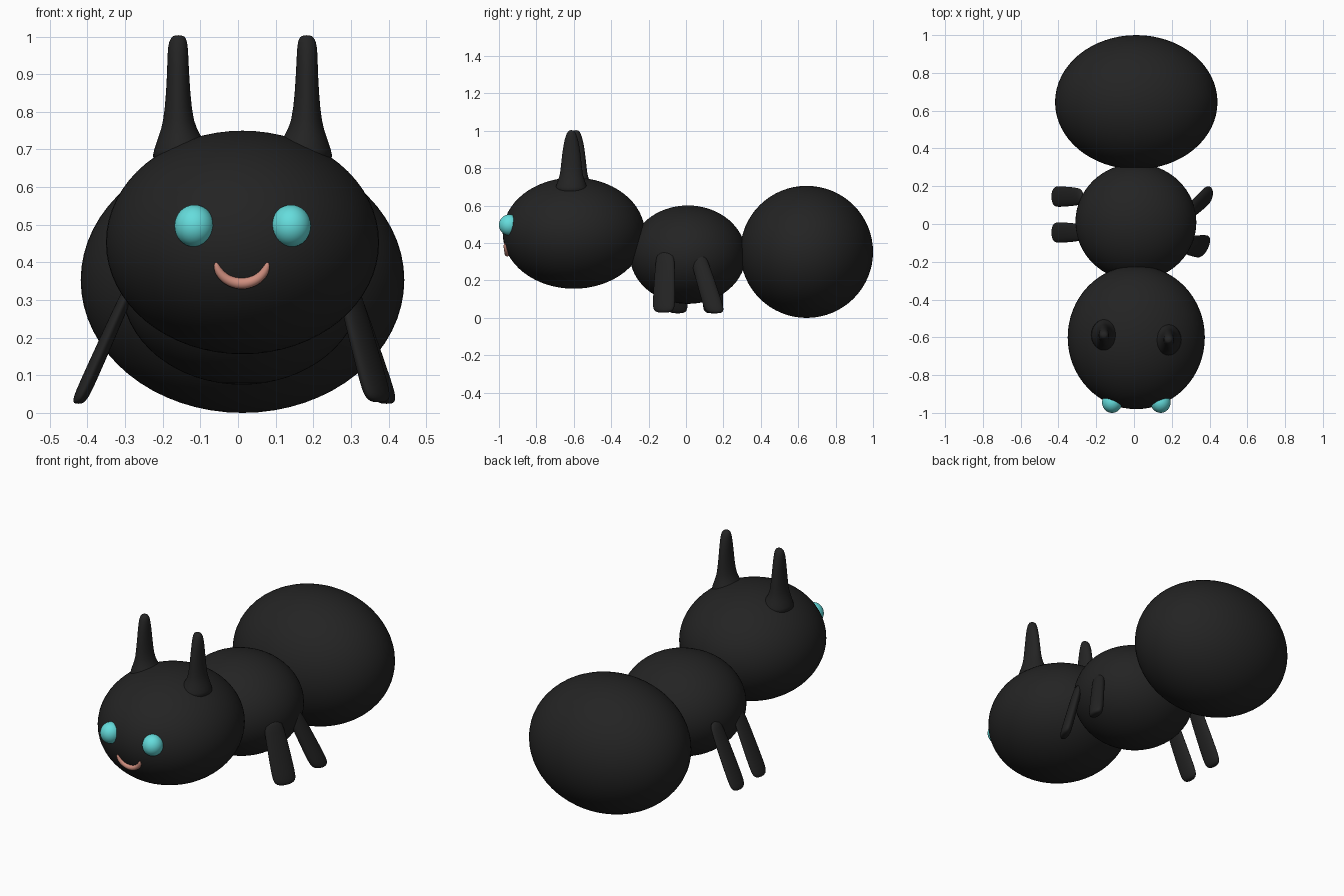
import bpy, bmesh, math
from mathutils import Vector

if "Cube" in bpy.data.objects:
    bpy.data.objects.remove(bpy.data.objects["Cube"], do_unlink=True)


def material(name, rgb):
    m = bpy.data.materials.new(name)
    m.use_nodes = True
    m.diffuse_color = (*rgb, 1)
    m.node_tree.nodes["Principled BSDF"].inputs["Base Color"].default_value = (*rgb, 1)
    return m


black = material("soft black", (0.017, 0.017, 0.017))
aqua = material("eye aqua", (0.13, 0.72, 0.72))
pink = material("mouth pink", (0.62, 0.27, 0.21))


def finish(name, bm, mat):
    bmesh.ops.recalc_face_normals(bm, faces=bm.faces)
    for f in bm.faces:
        f.smooth = True
    mesh = bpy.data.meshes.new(name)
    bm.to_mesh(mesh)
    bm.free()
    mesh.materials.append(mat)
    obj = bpy.data.objects.new(name, mesh)
    bpy.context.collection.objects.link(obj)
    return obj


def ellipsoid(name, centre, radii, mat, segments=64):
    bm = bmesh.new()
    bmesh.ops.create_uvsphere(bm, u_segments=segments, v_segments=segments // 2, radius=1)
    for v in bm.verts:
        v.co = Vector(c + r * k for c, r, k in zip(centre, radii, v.co))
    return finish(name, bm, mat)


def loft(name, rings, mat, sides=24):
    """Skin oval rings given as (centre, axis_a, axis_b), closed at both ends."""
    bm = bmesh.new()
    loops = []
    for c, a, b in rings:
        angles = [2 * math.pi * i / sides for i in range(sides)]
        loops.append([bm.verts.new(c + a * math.cos(t) + b * math.sin(t)) for t in angles])
    for low, high in zip(loops, loops[1:]):
        for i in range(sides):
            j = (i + 1) % sides
            bm.faces.new((low[i], low[j], high[j], high[i]))
    bm.faces.new(loops[0])
    bm.faces.new(loops[-1])
    obj = finish(name, bm, mat)
    sub = obj.modifiers.new("smooth", "SUBSURF")
    sub.levels = sub.render_levels = 1
    return obj


# Three body segments
HEAD, HEAD_R = (0.012, -0.60, 0.453), (0.363, 0.38, 0.297)
ellipsoid("abdomen", (0.012, 0.645, 0.353), (0.43, 0.355, 0.353), black)
ellipsoid("thorax", (0.01, 0.01, 0.338), (0.32, 0.31, 0.263), black)
ellipsoid("head", HEAD, HEAD_R, black)

# Antennae flaring into the head: height, inner x, outer x, half depth
ANTENNA = [(0.66, 0.06, 0.25, 0.10), (0.70, 0.09, 0.235, 0.085), (0.74, 0.112, 0.222, 0.07),
           (0.77, 0.13, 0.211, 0.06), (0.85, 0.139, 0.203, 0.053), (0.93, 0.143, 0.2, 0.042),
           (0.975, 0.145, 0.199, 0.03), (0.995, 0.149, 0.192, 0.02), (1.004, 0.158, 0.183, 0.01)]
for label, side, y in (("left", 1, -0.613), ("right", -1, -0.588)):
    rings = [(Vector((HEAD[0] + side * (x0 + x1) / 2, y, z)),
              Vector(((x1 - x0) / 2, 0, 0)), Vector((0, d, 0))) for z, x0, x1, d in ANTENNA]
    loft(label + "_antenna", rings, black)


# Paddle legs: taper profile swept from hip to rounded foot
TAPER = [(0, 0.65), (0.15, 0.85), (0.5, 0.93), (0.85, 1), (0.94, 0.93), (0.98, 0.75), (1, 0.45)]


def leg(name, hip, foot, half_width, half_thick, yaw):
    hip, foot = Vector(hip), Vector(foot)
    wide = Vector((math.sin(yaw), math.cos(yaw), 0))
    thin = Vector((math.cos(yaw), -math.sin(yaw), 0))
    rings = [(hip.lerp(foot, t), wide * half_width * s, thin * half_thick * s) for t, s in TAPER]
    loft(name, rings, black)


leg("left_front_leg", (0.285, -0.11, 0.36), (0.375, -0.12, 0.028), 0.066, 0.027, 0.45)
leg("left_rear_leg", (0.285, 0.055, 0.36), (0.395, 0.158, 0.024), 0.055, 0.032, 0.2)
leg("right_front_leg", (-0.275, -0.045, 0.36), (-0.425, -0.045, 0.024), 0.056, 0.022, 0)
leg("right_rear_leg", (-0.275, 0.145, 0.36), (-0.425, 0.145, 0.024), 0.056, 0.022, 0)

# Eyes
for label, x in (("left", 0.141), ("right", -0.116)):
    ellipsoid(label + "_eye", (x, -0.945, 0.497), (0.053, 0.055, 0.056), aqua, 32)


# Smile following the head surface
def head_front(x, z):
    k = 1 - ((x - HEAD[0]) / HEAD_R[0]) ** 2 - ((z - HEAD[2]) / HEAD_R[2]) ** 2
    return HEAD[1] - HEAD_R[1] * math.sqrt(k)


rings = []
STEPS = 24
for i in range(STEPS + 1):
    t = 2 * i / STEPS - 1
    angle = t * 1.5
    out = Vector((math.sin(angle), 0, -math.cos(angle)))
    x, z = 0.01 + 0.069 * out.x, 0.405 + 0.061 * out.z
    r = 0.016 * max(0.25, (1 - abs(t) ** 5) ** 0.5) * (1 - 0.3 * abs(t))
    rings.append((Vector((x, head_front(x, z) - 0.002, z)), out * r, Vector((0, r, 0))))
loft("mouth", rings, pink, 12)
